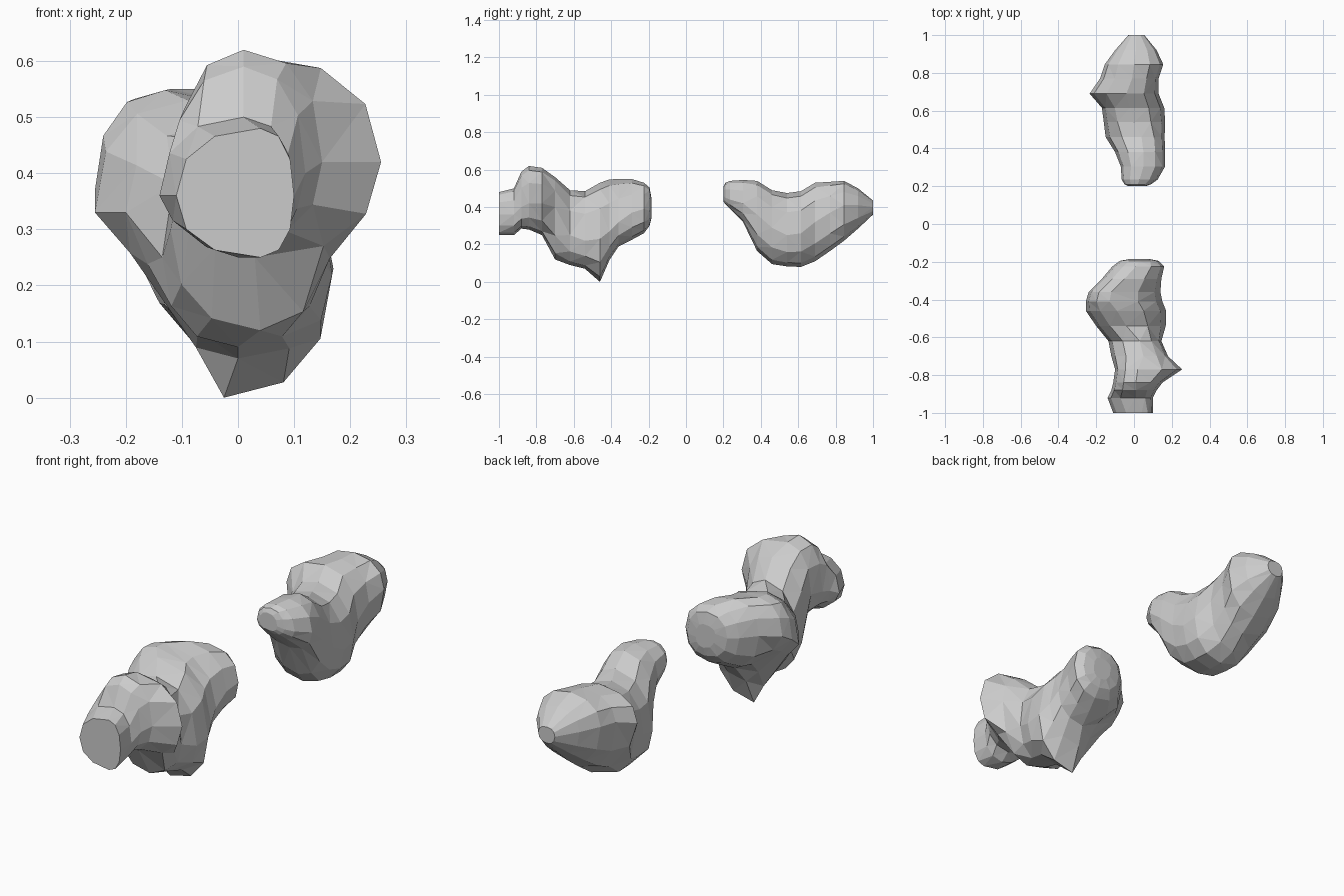
import bpy, bmesh, math

SIDES = 12


def ring(sec):
    """Lumpy closed cross-section through its left, right, top and bottom extremes."""
    y, xl, zl, xr, zr, xt, zt, xb, zb = sec[:9]
    lower_left = sec[9] if len(sec) > 9 else 0.88   # 2 = straight taper, <1 = boxy
    pts = []
    for i in range(SIDES):
        a = 2 * math.pi * i / SIDES
        c, s = round(math.cos(a), 6), round(math.sin(a), 6)
        p = lower_left if c < 0 and s < 0 else 0.88
        u, v = abs(c) ** p, abs(s) ** p
        side = (xr, zr) if c >= 0 else (xl, zl)
        pole = (xt, zt) if s >= 0 else (xb, zb)
        # each quarter runs between a side extreme and a pole extreme
        pts.append((pole[0] + (side[0] - pole[0]) * u, y,
                    side[1] + (pole[1] - side[1]) * v))
    return pts


def lump(name, sections):
    bm = bmesh.new()
    rings = [[bm.verts.new(p) for p in ring(s)] for s in sections]
    for a, b in zip(rings, rings[1:]):
        for i in range(SIDES):
            j = (i + 1) % SIDES
            bm.faces.new((a[i], a[j], b[j], b[i]))
    bm.faces.new(rings[0])
    bm.faces.new(rings[-1][::-1])
    bmesh.ops.triangulate(bm, faces=[f for f in bm.faces if len(f.verts) == 4])
    bmesh.ops.recalc_face_normals(bm, faces=bm.faces)
    me = bpy.data.meshes.new(name)
    bm.to_mesh(me)
    bm.free()
    ob = bpy.data.objects.new(name, me)
    bpy.context.collection.objects.link(ob)
    return ob


# Sections: y, left x z, right x z, top x z, bottom x z, (lower left roundness)
# Front lump: flat cut end, raised shoulder, wide rear lobe, pointed underside
lump("front_lump", [
    (-1.00, -.11, .36, .10, .36, .04, .48, .04, .25),
    (-.92, -.14, .36, .10, .36, .01, .50, .00, .25, 1.3),
    (-.88, -.12, .38, .12, .40, .01, .59, .00, .285),
    (-.84, -.11, .39, .15, .42, .01, .62, .01, .28),
    (-.77, -.10, .40, .255, .42, .02, .61, .03, .25),
    (-.70, -.12, .30, .18, .40, .05, .56, .04, .12),
    (-.62, -.135, .25, .145, .25, .03, .49, .00, .09),
    (-.54, -.20, .33, .168, .22, -.04, .485, .00, .07, 1.5),
    (-.46, -.255, .33, .17, .23, -.09, .53, -.025, .00, 2.2),
    (-.41, -.255, .37, .15, .27, -.13, .548, -.02, .115, 1.9),
    (-.36, -.24, .40, .14, .32, -.12, .55, .00, .19, 1.5),
    (-.29, -.17, .41, .145, .37, -.05, .55, .02, .225),
    (-.225, -.115, .41, .16, .39, .01, .53, .04, .26),
    (-.195, -.075, .41, .13, .38, .03, .505, .04, .30),
    (-.185, -.02, .42, .08, .38, .04, .45, .04, .34),
])

# Rear lump: two raised ends with a shallow saddle and a rounded belly
lump("rear_lump", [
    (.20, -.03, .46, .06, .46, .01, .51, .02, .43),
    (.21, -.05, .46, .09, .45, .02, .53, .03, .415),
    (.235, -.065, .45, .125, .44, .03, .54, .03, .39),
    (.305, -.07, .42, .165, .42, .05, .545, .05, .32),
    (.38, -.10, .34, .165, .36, .05, .54, .04, .165),
    (.46, -.15, .25, .162, .29, .04, .49, .01, .095),
    (.54, -.16, .27, .165, .25, .00, .475, .01, .083),
    (.615, -.17, .31, .16, .26, -.02, .485, .01, .08),
    (.69, -.235, .40, .13, .32, -.04, .53, .00, .11, 1.3),
    (.77, -.18, .42, .13, .37, -.01, .535, .01, .165),
    (.845, -.155, .42, .155, .41, .00, .54, .01, .22),
    (.92, -.10, .41, .12, .41, .01, .50, .01, .285),
    (1.00, -.03, .40, .055, .40, .01, .435, .01, .36),
])
